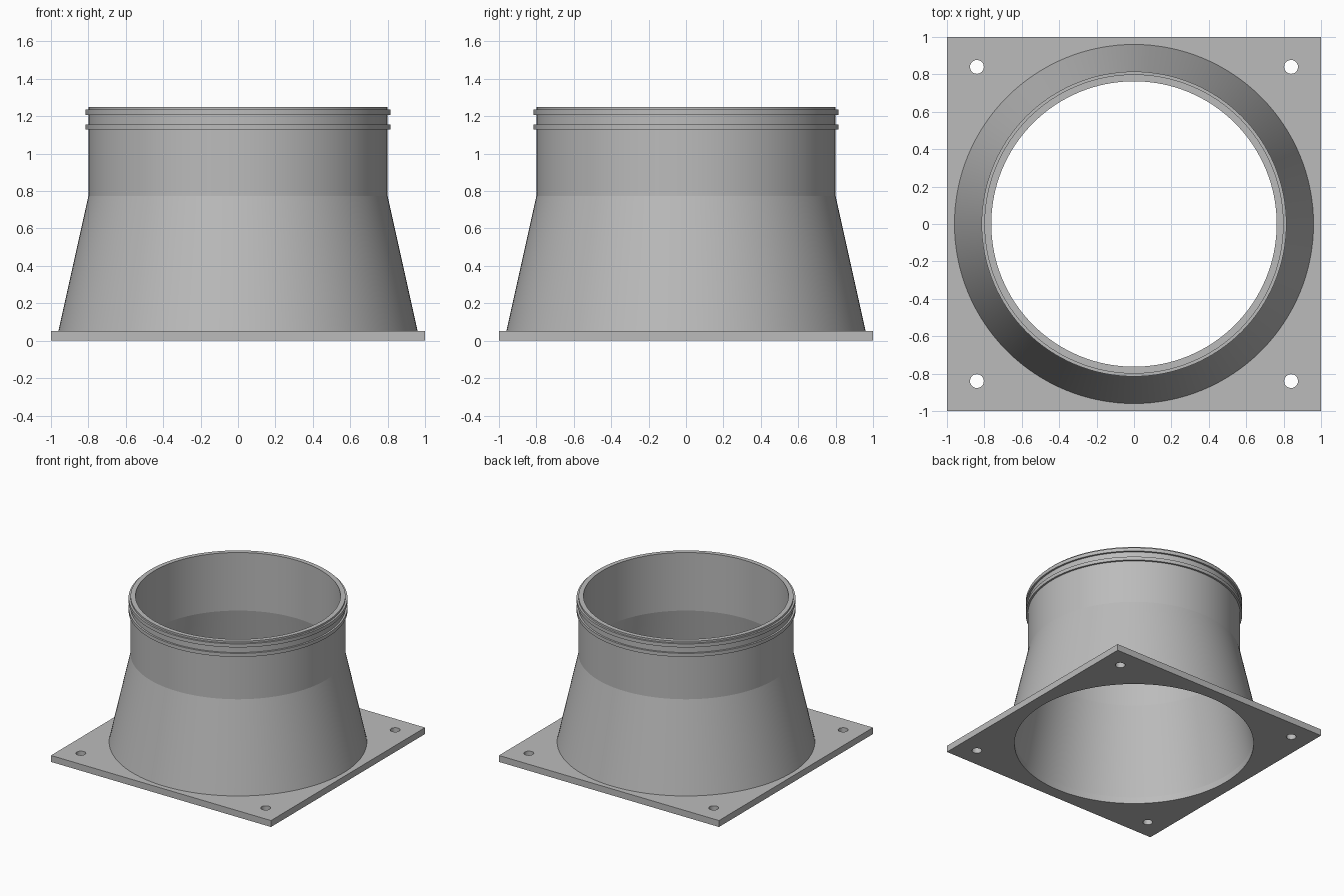
import bpy, bmesh, math

SEGMENTS = 128
PLATE_TOP = 0.053
BORE = 0.90

cube = bpy.data.objects.get("Cube")
if cube:
    bpy.data.objects.remove(cube, do_unlink=True)

grey = bpy.data.materials.new("plain grey")
grey.use_nodes = True
colour = (0.5, 0.5, 0.5, 1)
grey.diffuse_color = colour
grey.node_tree.nodes["Principled BSDF"].inputs["Base Color"].default_value = colour


def add_object(name, mesh):
    obj = bpy.data.objects.new(name, mesh)
    bpy.context.collection.objects.link(obj)
    mesh.materials.clear()
    mesh.materials.append(grey)
    bpy.ops.object.select_all(action="DESELECT")
    obj.select_set(True)
    bpy.context.view_layer.objects.active = obj
    bpy.ops.object.shade_smooth_by_angle(angle=math.radians(10))
    return obj


def lathe(name, profile):
    """Turn a closed (radius, height) profile around the z axis."""
    bm = bmesh.new()
    verts = [bm.verts.new((r, 0, z)) for r, z in profile]
    edges = [bm.edges.new((v, verts[i - 1])) for i, v in enumerate(verts)]
    bmesh.ops.spin(bm, geom=verts + edges, cent=(0, 0, 0), axis=(0, 0, 1),
                   angle=math.tau, steps=SEGMENTS, use_merge=True)
    bmesh.ops.remove_doubles(bm, verts=bm.verts, dist=1e-5)
    bmesh.ops.recalc_face_normals(bm, faces=bm.faces)
    mesh = bpy.data.meshes.new(name)
    bm.to_mesh(mesh)
    bm.free()
    return add_object(name, mesh)


def circle(x, y, radius, count):
    steps = [math.tau * i / count for i in range(count)]
    return [(x + radius * math.cos(a), y + radius * math.sin(a)) for a in steps]


# Square flange with the central bore and four bolt holes
outlines = [[(-1, -1), (1, -1), (1, 1), (-1, 1)], circle(0, 0, BORE, SEGMENTS)]
outlines += [circle(x, y, 0.037, 32) for x in (-0.84, 0.84) for y in (-0.84, 0.84)]
curve = bpy.data.curves.new("flange_outline", "CURVE")
curve.dimensions = "2D"
curve.fill_mode = "BOTH"
curve.extrude = PLATE_TOP / 2
for points in outlines:
    spline = curve.splines.new("POLY")
    spline.points.add(len(points) - 1)
    for point, (x, y) in zip(spline.points, points):
        point.co = (x, y, 0, 1)
    spline.use_cyclic_u = True
outline = bpy.data.objects.new("flange_outline", curve)
bpy.context.collection.objects.link(outline)
bpy.context.view_layer.update()
plate = bpy.data.meshes.new_from_object(
    outline.evaluated_get(bpy.context.evaluated_depsgraph_get()))
bpy.data.objects.remove(outline, do_unlink=True)

# Weld the caps to the rims and rest the plate on the ground
bm = bmesh.new()
bm.from_mesh(plate)
bmesh.ops.remove_doubles(bm, verts=bm.verts, dist=1e-5)
bmesh.ops.recalc_face_normals(bm, faces=bm.faces)
bmesh.ops.translate(bm, verts=bm.verts, vec=(0, 0, PLATE_TOP / 2))
bm.to_mesh(plate)
bm.free()
add_object("base_flange", plate)

# Tapered duct with a straight collar
lathe("duct_wall", [(0.96, PLATE_TOP), (0.80, 0.773), (0.80, 1.25),
                    (0.763, 1.25), (0.763, 0.773), (BORE, PLATE_TOP)])

# Raised clamp rings around the collar
for name, low in (("lower_ring", 1.128), ("upper_ring", 1.206)):
    lathe(name, [(0.79, low), (0.815, low), (0.815, low + 0.029), (0.79, low + 0.029)])
